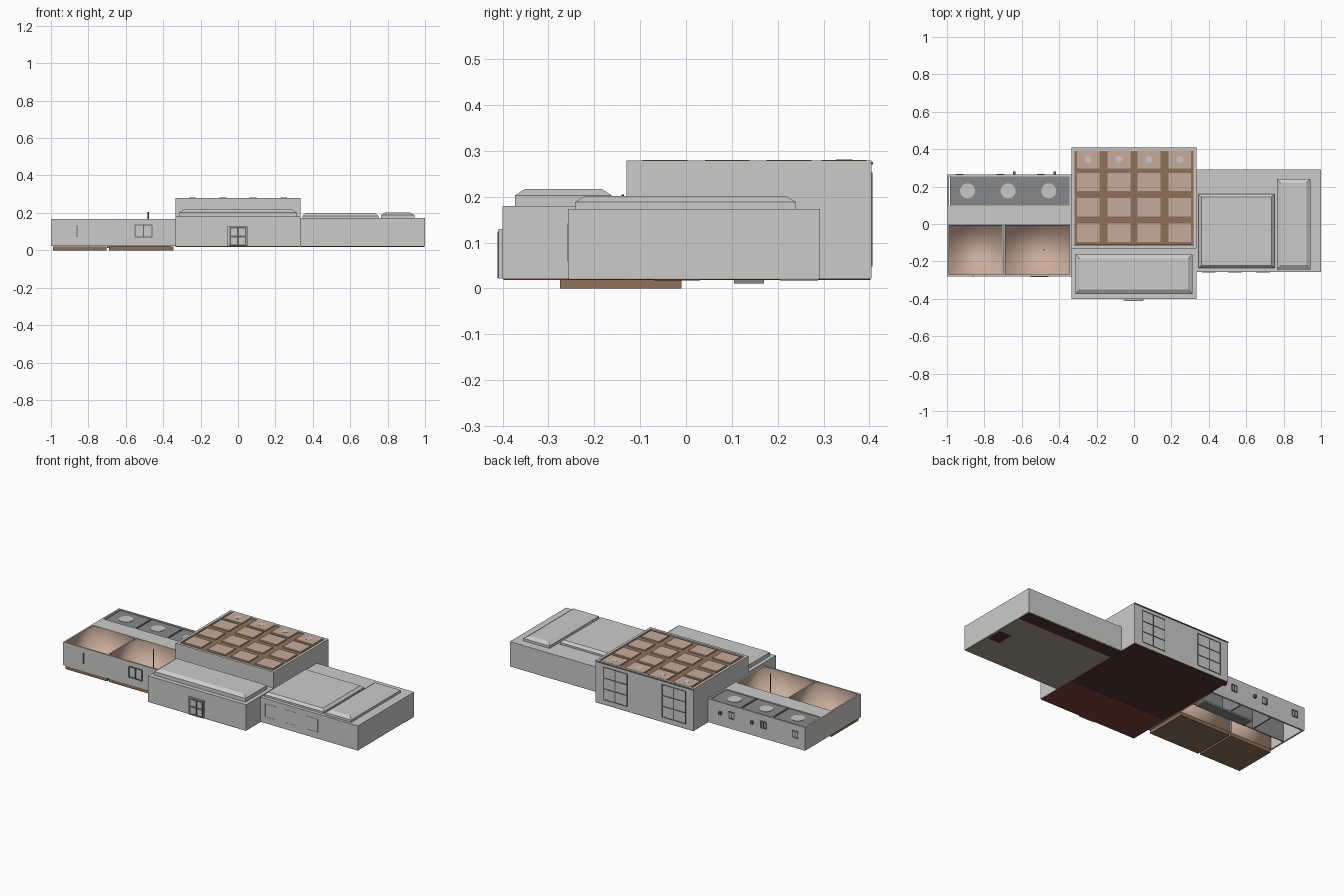
import bpy, bmesh
from mathutils import Matrix

cube = bpy.data.objects.get("Cube")
if cube:
    bpy.data.objects.remove(cube)


def material(name, rgb):
    m = bpy.data.materials.new(name)
    m.use_nodes = True
    col = (*rgb, 1)
    m.diffuse_color = col
    bsdf = m.node_tree.nodes["Principled BSDF"]
    bsdf.inputs["Base Color"].default_value = col
    bsdf.inputs["Roughness"].default_value = 0.8
    return m


WALL = material("wall grey", (0.6, 0.6, 0.59))
TRIM = material("trim grey", (0.13, 0.14, 0.14))
CEIL = material("ceiling grey", (0.24, 0.25, 0.26))
LAMP = material("lamp grey", (0.57, 0.58, 0.57))
TAN = material("room tan", (0.6, 0.42, 0.33))
BEAM = material("beam brown", (0.28, 0.165, 0.1))
PANEL = material("panel beige", (0.57, 0.41, 0.325))
MAROON = material("floor maroon", (0.22, 0.05, 0.035))
DARK = material("floor dark brown", (0.1, 0.035, 0.024))
TAUPE = material("floor taupe", (0.42, 0.34, 0.28))


def finish(name, bm, mat, smooth=False):
    me = bpy.data.meshes.new(name)
    for f in bm.faces:
        f.smooth = smooth
    bm.to_mesh(me)
    bm.free()
    me.materials.append(mat)
    ob = bpy.data.objects.new(name, me)
    bpy.context.collection.objects.link(ob)
    return ob


def add_box(bm, x, y, z):
    """Add a box from (low, high) ranges."""
    size = [r[1] - r[0] for r in (x, y, z)]
    mid = [(r[0] + r[1]) / 2 for r in (x, y, z)]
    bmesh.ops.create_cube(
        bm, size=1, matrix=Matrix.Translation(mid) @ Matrix.Diagonal((*size, 1)))


def box(name, x, y, z, mat):
    bm = bmesh.new()
    add_box(bm, x, y, z)
    return finish(name, bm, mat)


def ring(name, x, y, z, t, mat):
    """Four walls around a rectangle."""
    bm = bmesh.new()
    for r in ((x[0], x[0] + t), (x[1] - t, x[1])):
        add_box(bm, r, y, z)
    for r in ((y[0], y[0] + t), (y[1] - t, y[1])):
        add_box(bm, (x[0] + t, x[1] - t), r, z)
    return finish(name, bm, mat)


def raised_roof(name, x, y, z, slope=0.022, rise=0.014):
    """Flat roof block with sloping upper edges."""
    bm = bmesh.new()
    add_box(bm, x, y, (z[0], z[1] - rise))
    top = max(bm.faces, key=lambda f: f.calc_center_median().z)
    new = bmesh.ops.extrude_discrete_faces(bm, faces=[top])["faces"][0]
    mid = new.calc_center_median()
    for v in new.verts:
        v.co.x += slope if v.co.x < mid.x else -slope
        v.co.y += slope if v.co.y < mid.y else -slope
        v.co.z = z[1]
    return finish(name, bm, WALL)


def open_room(name, x, y, z):
    """Room shell without a ceiling, softly shaded, facing inward."""
    bm = bmesh.new()
    add_box(bm, x, y, z)
    top = max(bm.faces, key=lambda f: f.calc_center_median().z)
    bmesh.ops.delete(bm, geom=[top], context="FACES_ONLY")
    bmesh.ops.reverse_faces(bm, faces=bm.faces[:])
    return finish(name, bm, TAN, smooth=True)


def lattice(name, x, z, y, cols, rows, mat, t=0.006):
    """Door or window frame with glazing bars, on a wall facing y."""
    bm = bmesh.new()
    for i in range(cols + 1):
        c = x[0] + (x[1] - x[0]) * i / cols
        add_box(bm, (c - t / 2, c + t / 2), y, z)
    for i in range(rows + 1):
        c = z[0] + (z[1] - z[0]) * i / rows
        add_box(bm, x, y, (c - t / 2, c + t / 2))
    return finish(name, bm, mat)


def disc(name, x, y, z, r, mat, depth=0.003, sides=24):
    bm = bmesh.new()
    bmesh.ops.create_cone(bm, cap_ends=True, segments=sides, radius1=r, radius2=r,
                          depth=depth, matrix=Matrix.Translation((x, y, z)))
    return finish(name, bm, mat)


BASE = 0.022
HX = (-0.335, 0.335)

# Main hall with coffered roof
HY = (-0.13, 0.405)
box("hall_block", HX, HY, (BASE, 0.262), WALL)
ring("hall_parapet", HX, HY, (0.262, 0.279), 0.016, WALL)
box("hall_roof_beams", (-0.319, 0.319), (-0.113, 0.389), (0.262, 0.272), BEAM)
for i, cx in enumerate((-0.245, -0.08, 0.08, 0.245)):
    for j, cy in enumerate((-0.046, 0.09, 0.225, 0.345)):
        box(f"roof_coffer_{i}_{j}", (cx - 0.061, cx + 0.061), (cy - 0.049, cy + 0.049),
            (0.268, 0.28), PANEL)
    disc(f"hall_skylight_{i}", cx, 0.345, 0.28, 0.018, LAMP, 0.002)
box("hall_floor", (-0.333, 0.333), (-0.128, 0.403), (0.018, BASE), DARK)
box("hall_back_cornice", HX, (0.403, 0.408), (0.27, 0.276), TRIM)
for i, cx in enumerate((-0.2, 0.2)):
    lattice(f"hall_back_door_{i}", (cx - 0.08, cx + 0.08), (0.05, 0.25),
            (0.403, 0.407), 2, 3, TRIM, 0.005)

# Front lobby
LY = (-0.4, -0.13)
box("lobby_block", HX, LY, (BASE, 0.18), WALL)
raised_roof("lobby_roof", (-0.312, 0.312), (-0.373, -0.162), (0.18, 0.217))
box("lobby_floor", (-0.333, 0.333), (-0.398, -0.13), (0.018, BASE), MAROON)
lattice("lobby_door", (-0.042, 0.042), (0.027, 0.12), (-0.405, -0.398), 2, 2, TRIM, 0.009)
box("lobby_step", (-0.055, 0.05), (-0.409, -0.4), (0.022, 0.13), WALL)
lattice("lobby_door_front", (-0.042, 0.042), (0.027, 0.12), (-0.411, -0.408), 2, 2, TRIM, 0.009)

# East wing with two raised roofs
EX, EY = (0.335, 1.0), (-0.257, 0.292)
box("east_wing_block", EX, EY, (BASE, 0.173), WALL)
raised_roof("east_roof_wide", (0.345, 0.75), (-0.236, 0.16), (0.173, 0.198), 0.015)
raised_roof("east_roof_narrow", (0.765, 0.943), (-0.242, 0.24), (0.173, 0.202), 0.022)
box("east_floor", (0.337, 0.998), (-0.255, 0.29), (0.019, BASE), TAUPE)
box("east_floor_strip", (0.337, 0.998), (0.205, 0.288), (0.017, 0.02), DARK)
box("east_floor_hatch", (0.91, 0.985), (-0.07, 0.03), (0.017, 0.02), DARK)
for i, cx in enumerate((0.4, 0.54, 0.69)):
    lattice(f"east_window_{i}", (cx - 0.035, cx + 0.035), (0.06, 0.14),
            (-0.2585, -0.256), 1, 1, WALL, 0.003)

# West wing shell and corridor
WX, WY, WTOP = (-1.0, -0.335), (-0.28, 0.265), 0.166
ring("west_wing_walls", WX, WY, (BASE, WTOP), 0.01, WALL)
box("corridor_roof", (-0.99, -0.335), (-0.003, 0.1), (0.155, WTOP), WALL)
box("corridor_back_wall", (-0.99, -0.335), (0.094, 0.1), (BASE, 0.156), CEIL)
box("room_divider", (-0.701, -0.693), (-0.27, -0.003), (BASE, WTOP), WALL)

# Open front rooms on brown foundations
for i, x in enumerate(((-0.988, -0.703), (-0.691, -0.346))):
    open_room(f"open_room_{i}", x, (-0.269, -0.005), (BASE, 0.164))
    box(f"room_foundation_{i}", x, (-0.275, -0.01), (0.0, 0.021), BEAM)

# Rear rooms with round ceiling lights
for i, cx in enumerate((-0.88, -0.663, -0.446)):
    box(f"rear_ceiling_{i}", (cx - 0.104, cx + 0.104), (0.1, 0.255), (0.152, 0.16), CEIL)
    disc(f"rear_skylight_{i}", cx - 0.01, 0.177, 0.161, 0.04, LAMP)
    disc(f"rear_lamp_{i}", cx - 0.01, 0.177, 0.151, 0.04, LAMP)
    lattice(f"rear_window_{i}", (cx - 0.07, cx - 0.035), (0.085, 0.125),
            (0.263, 0.268), 2, 1, TRIM)
    if i:
        box(f"rear_wall_lamp_{i}", (cx + 0.015, cx + 0.03), (0.264, 0.28), (0.095, 0.112), TRIM)
        box(f"rear_partition_{i}", (cx - 0.112, cx - 0.104), (0.1, 0.256), (BASE, WTOP), CEIL)
box("rear_threshold", (-0.7, -0.36), (0.105, 0.17), (0.011, BASE), CEIL)

# Front openings and mast of the west wing
lattice("west_front_window", (-0.55, -0.46), (0.07, 0.135), (-0.284, -0.279), 2, 1, TRIM)
box("west_front_handle", (-0.864, -0.857), (-0.284, -0.279), (0.07, 0.135), TRIM)
disc("room_mast", -0.48, -0.138, 0.114, 0.003, TRIM, 0.182, 8)
